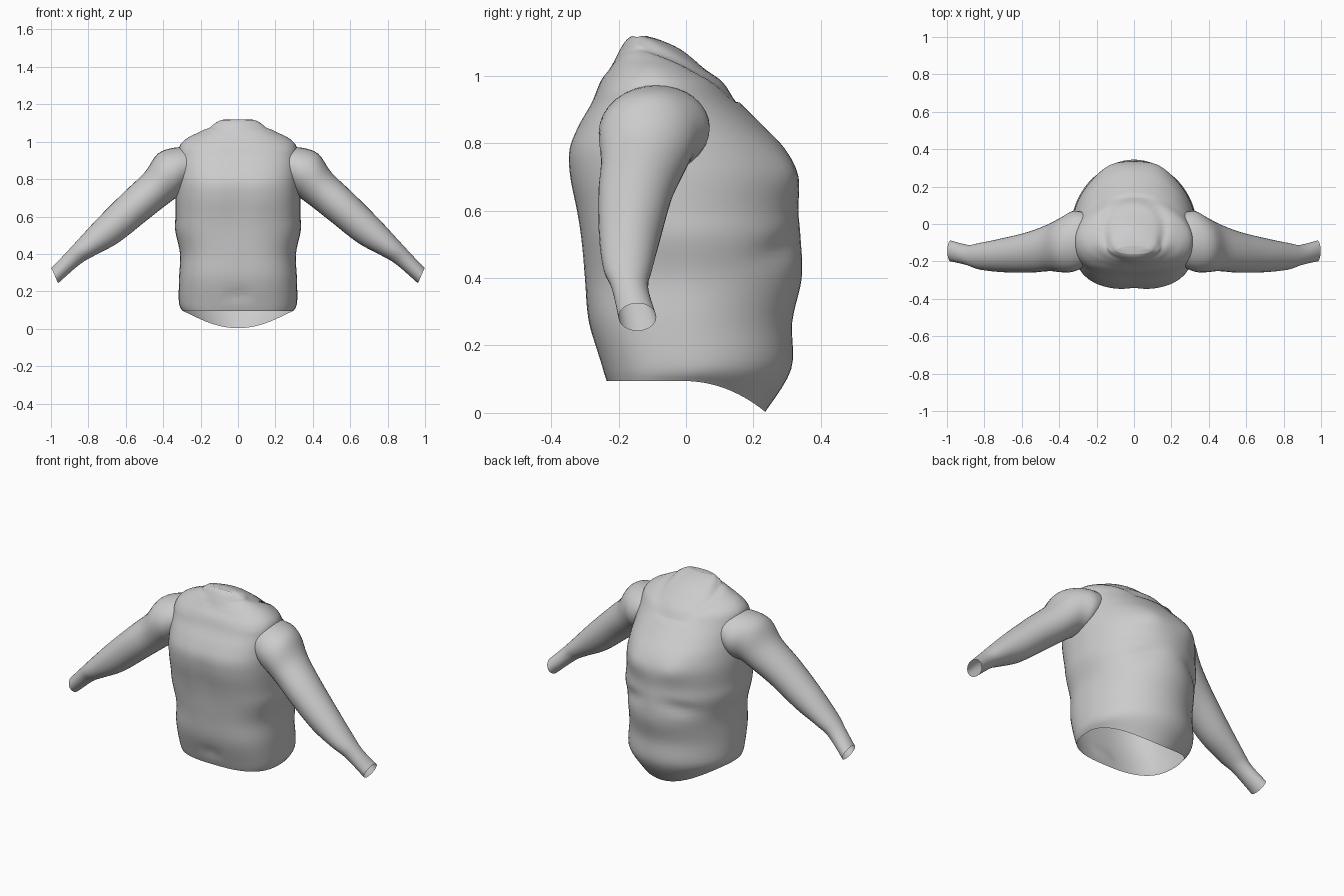
import bpy, bmesh, math
from mathutils import Vector

if "Cube" in bpy.data.objects:
    bpy.data.objects.remove(bpy.data.objects["Cube"], do_unlink=True)

grey = bpy.data.materials.new("plain grey")
grey.use_nodes = True
grey.diffuse_color = (0.6, 0.6, 0.6, 1)
grey.node_tree.nodes["Principled BSDF"].inputs["Base Color"].default_value = (0.6, 0.6, 0.6, 1)


def smooth_rows(rows, steps):
    """Fill in a list of section rows with a Catmull-Rom spline."""
    out = []
    for i in range(len(rows) - 1):
        a, b, c, d = (rows[min(max(i + k, 0), len(rows) - 1)] for k in (-1, 0, 1, 2))
        for s in range(steps):
            t = s / steps
            out.append([q + t * (r - p) / 2 + t * t * (p - 2.5 * q + 2 * r - w / 2)
                        + t ** 3 * (3 * q - p - 3 * r + w) / 2 for p, q, r, w in zip(a, b, c, d)])
    return out + [list(rows[-1])]


def loft(name, rings, cap=None):
    """Skin a list of point rings, with an optional closing point."""
    bm = bmesh.new()
    loops = [[bm.verts.new(p) for p in ring] for ring in rings]
    n = len(loops[0])
    for lo, hi in zip(loops, loops[1:]):
        for i in range(n):
            j = (i + 1) % n
            bm.faces.new((lo[i], lo[j], hi[j], hi[i]))
    if cap:
        tip = bm.verts.new(cap)
        for i in range(n):
            bm.faces.new((loops[-1][i], loops[-1][(i + 1) % n], tip))
    bmesh.ops.recalc_face_normals(bm, faces=bm.faces)
    mesh = bpy.data.meshes.new(name)
    bm.to_mesh(mesh)
    bm.free()
    mesh.materials.append(grey)
    for face in mesh.polygons:
        face.use_smooth = True
    obj = bpy.data.objects.new(name, mesh)
    bpy.context.collection.objects.link(obj)


def power(v, e):
    return math.copysign(abs(v) ** e, v)


def bump(*pairs):
    """Soft bell falloff from (distance, radius) pairs."""
    return math.exp(-sum((d / r) ** 2 for d, r in pairs))


def folds(p):
    """Navel, back creases, shoulder blades and neckline groove."""
    x, y, z = p
    ax = abs(x)
    if y < -0.1:
        y += 0.015 * bump((x, 0.03), (z - 0.18, 0.03))
        y += 0.01 * bump((x, 0.04), (z - 0.68, 0.15))
    if y > 0.05:
        y -= 0.018 * bump((ax - 0.17, 0.09), (z - 0.53 + 0.25 * ax, 0.04))
        y += 0.014 * bump((ax - 0.13, 0.07), (z - 0.72, 0.07))
    if z > 0.93:
        r = math.hypot(x, (y + 0.03) * 0.9)
        z -= 0.012 * bump((r - 0.16, 0.022))
    return Vector((x, y, z))


# Torso sections: height, front y, back y, half width, drop of the back
torso_rows = [
    (0.095, -0.235, 0.235, 0.297, 0.092), (0.14, -0.25, 0.312, 0.316, 0.01),
    (0.27, -0.288, 0.315, 0.315, 0), (0.4, -0.30, 0.343, 0.31, 0),
    (0.52, -0.312, 0.34, 0.335, 0), (0.6, -0.325, 0.333, 0.335, 0), (0.7, -0.345, 0.333, 0.335, 0),
    (0.78, -0.347, 0.295, 0.33, 0), (0.85, -0.32, 0.23, 0.325, 0), (0.92, -0.28, 0.16, 0.32, 0),
    (0.98, -0.255, 0.11, 0.31, 0), (1.02, -0.23, 0.055, 0.27, 0), (1.05, -0.215, 0.02, 0.21, 0),
    (1.08, -0.20, -0.02, 0.155, 0), (1.105, -0.18, -0.075, 0.13, 0), (1.118, -0.16, -0.12, 0.09, 0)]
SEG = 64


def torso_ring(z, front, back, half, drop):
    ring = []
    # The widest point sits a little ahead of the middle, like the shoulders
    mid = front + (back - front) * 0.46
    # The chest is boxy and the neck is round
    neck = min(max((z - 0.95) / 0.1, 0), 1)
    for i in range(SEG):
        a = 2 * math.pi * i / SEG
        c, s = math.cos(a), math.sin(a)
        ex, ey = (0.72 + 0.28 * neck,) * 2 if s < 0 else (1, 1.08)
        y = mid + power(s, ey) * ((back - mid) if s > 0 else (mid - front))
        ring.append(folds((half * power(c, ex), y, z - drop * max(s, 0) ** 2.4)))
    return ring


loft("torso", [torso_ring(*row) for row in smooth_rows(torso_rows, 5)], (0, -0.14, 1.112))

# Sleeve sections: top x, top z, bottom x, bottom z, front y, back y
sleeve_rows = [
    (0.25, 0.97, 0.26, 0.76, -0.225, 0.06), (0.34, 0.968, 0.31, 0.715, -0.255, 0.07),
    (0.43, 0.935, 0.345, 0.69, -0.258, 0.035), (0.5, 0.835, 0.405, 0.645, -0.252, 0.0),
    (0.61, 0.73, 0.5, 0.57, -0.26, -0.04), (0.75, 0.59, 0.64, 0.46, -0.258, -0.075),
    (0.87, 0.46, 0.76, 0.395, -0.245, -0.10), (0.93, 0.395, 0.845, 0.345, -0.22, -0.112),
    (0.998, 0.325, 0.962, 0.243, -0.2, -0.088)]


def sleeve_ring(tx, tz, bx, bz, front, back, side):
    ring = []
    for i in range(32):
        a = 2 * math.pi * i / 32
        u = (1 + math.sin(a)) / 2
        y = (front + back) / 2 + math.cos(a) * (back - front) / 2
        ring.append((side * (bx + (tx - bx) * u), y, bz + (tz - bz) * u))
    return ring


for side, name in ((1, "left_sleeve"), (-1, "right_sleeve")):
    loft(name, [sleeve_ring(*row, side) for row in smooth_rows(sleeve_rows, 4)])
